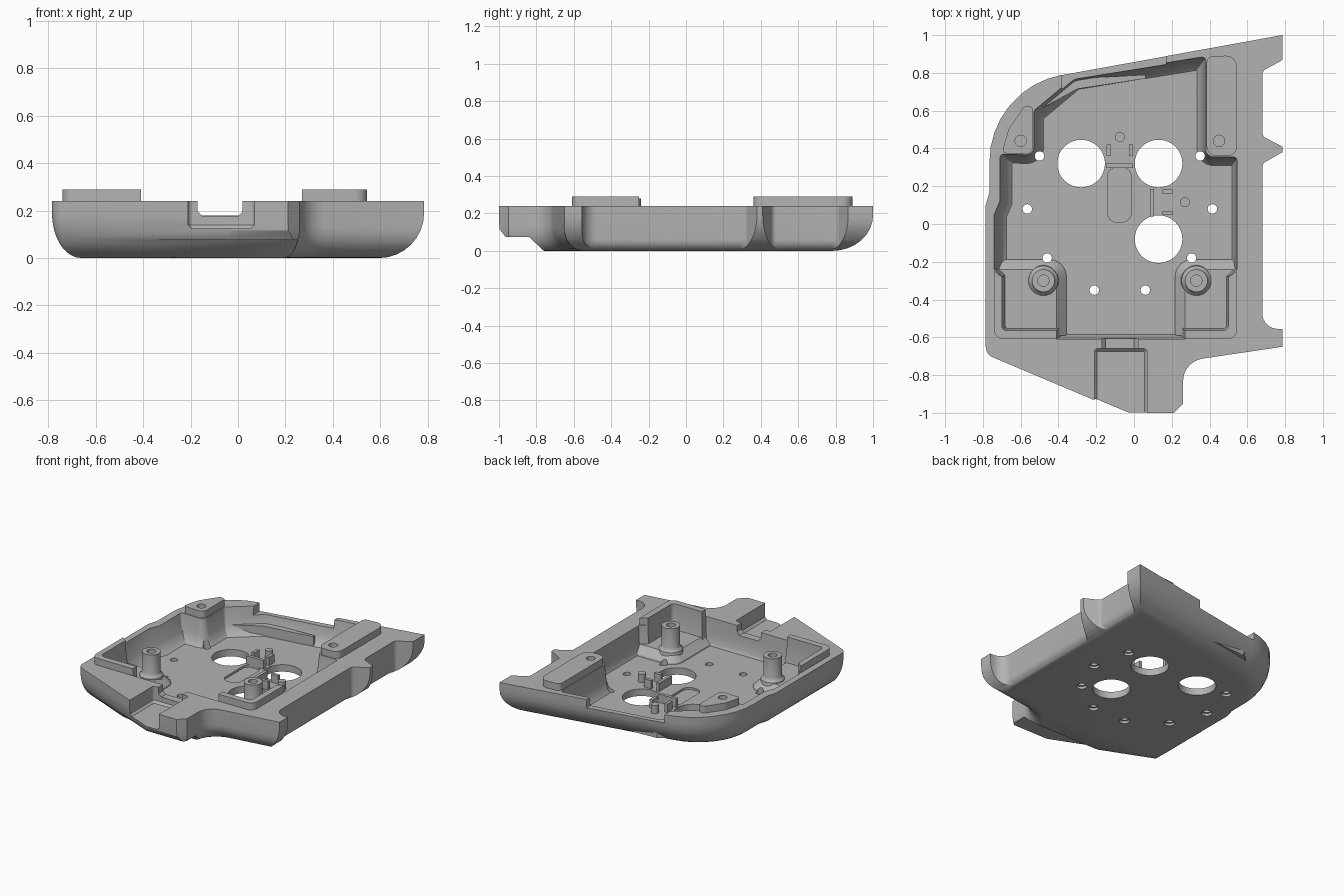
import bpy, bmesh, math
from mathutils import Vector

cube = bpy.data.objects.get("Cube")
if cube:
    bpy.data.objects.remove(cube, do_unlink=True)

grey = bpy.data.materials.new("plain_grey")
grey.use_nodes = True
grey.diffuse_color = (0.45, 0.45, 0.45, 1)
grey.node_tree.nodes["Principled BSDF"].inputs["Base Color"].default_value = (0.45, 0.45, 0.45, 1)


def cross(a, b):
    return a.x * b.y - a.y * b.x


def ring(corners, inset):
    """Offset a counter-clockwise outline inward, then round its corners.
    Each corner is x, y, radius, weight of the inset on the edge that follows."""
    n = len(corners)
    pts = [Vector(c[:2]) for c in corners]
    dirs = [(pts[(i + 1) % n] - pts[i]).normalized() for i in range(n)]
    base = [pts[i] + Vector((-dirs[i].y, dirs[i].x)) * inset * corners[i][3] for i in range(n)]
    moved = []
    for i in range(n):
        d0, d1 = dirs[i - 1], dirs[i]
        turn = cross(d0, d1)
        if abs(turn) < 1e-4:
            moved.append(base[i])
        else:
            moved.append(base[i - 1] + d0 * cross(base[i] - base[i - 1], d1) / turn)
    out = []
    for i, p in enumerate(moved):
        r = corners[i][2]
        if r <= 0:
            out.append(p)
            continue
        a, b = moved[i - 1] - p, moved[(i + 1) % n] - p
        half = a.angle(b) / 2
        shift = inset * (corners[i][3] + corners[i - 1][3]) / 2
        r = max(r - shift * math.copysign(1, cross(dirs[i - 1], dirs[i])), 0.004)
        t = min(r / math.tan(half), 0.9 * a.length, 0.9 * b.length)
        pa, pb, w = p + a.normalized() * t, p + b.normalized() * t, math.sin(half)
        for k in range(9):
            s = k / 8
            f, g, h = (1 - s) ** 2, 2 * s * (1 - s) * w, s * s
            out.append((pa * f + p * g + pb * h) / (f + g + h))
    return out


def loft(name, corners, layers):
    """Stack offset copies of an outline; layers hold (z, inset) from the bottom up."""
    c = [tuple(p) + (0, 1)[len(p) - 2:] for p in corners]
    n = len(c)
    if sum(cross(Vector(c[i - 1][:2]), Vector(c[i][:2])) for i in range(n)) < 0:
        c = [c[n - 1 - j][:3] + (c[n - 2 - j][3],) for j in range(n)]
    bm = bmesh.new()
    rows = [[bm.verts.new((p.x, p.y, z)) for p in ring(c, d)] for z, d in layers]
    m = len(rows[0])
    for low, high in zip(rows, rows[1:]):
        for i in range(m):
            j = (i + 1) % m
            bm.faces.new((low[i], low[j], high[j], high[i]))
    bm.faces.new(rows[0][::-1])
    bm.faces.new(rows[-1])
    bmesh.ops.recalc_face_normals(bm, faces=bm.faces)
    mesh = bpy.data.meshes.new(name)
    bm.to_mesh(mesh)
    bm.free()
    mesh.materials.append(grey)
    obj = bpy.data.objects.new(name, mesh)
    bpy.context.collection.objects.link(obj)
    return obj


def box(x0, x1, y0, y1, r=0):
    return [(x0, y0, r), (x1, y0, r), (x1, y1, r), (x0, y1, r)]


def circle(x, y, r, n=32):
    return [(x + r * math.cos(math.tau * i / n), y + r * math.sin(math.tau * i / n)) for i in range(n)]


def rounding(r, sign=1):
    return [(r - r * math.sin(a), sign * r * (1 - math.cos(a)))
            for a in (math.radians(90 - 11.25 * k) for k in range(9))]


def combine(target, tool, op="DIFFERENCE"):
    tool.hide_render = True
    mod = target.modifiers.new("combine", "BOOLEAN")
    mod.operation, mod.object, mod.solver = op, tool, "EXACT"
    bpy.context.view_layer.update()
    mesh = bpy.data.meshes.new_from_object(target.evaluated_get(bpy.context.evaluated_depsgraph_get()))
    target.modifiers.clear()
    target.data = mesh
    bpy.data.objects.remove(tool, do_unlink=True)


def cut(target, corners, layers):
    combine(target, loft("cutter", corners, layers))


# Tray hull with a rounded underside
tray = loft("tray", [(0.785, -1, 0, 1), (0.785, 1, 0, 0.95), (-0.765, 0.72, 0.465, 0.65),
                     (-0.765, 0.17, 0, 0.65), (-0.785, 0.10, 0, 0.65), (-0.785, -0.69, 0.06, 0.8),
                     (-0.05, -1, 0, 0.2)], rounding(0.19) + [(0.24, 0)])

# Scalloped side and front corner
low, high = [(-0.1, -0.06)], [(0.4, 0)]
cut(tray, [(0.68, -0.555, 0.08, 0), (0.9, -0.555, 0, 0), (0.9, 0.445, 0, 0), (0.68, 0.32, 0.03, 1)],
    low + rounding(0.06, -1) + high)
cut(tray, [(0.68, 0.465, 0.03, 0), (0.9, 0.35, 0, 0), (0.9, 0.93, 0, 0), (0.68, 0.81, 0.03, 1)],
    low + rounding(0.06, -1) + high)
cut(tray, [(0.26, -0.728, 0.12, 0.6), (0.26, -0.95, 0, 0.6), (0.16, -1.05, 0, 0), (0.16, -1.2, 0, 0),
           (1, -1.2, 0, 0), (1, -0.618, 0, 1)], [(-0.1, -0.13)] + rounding(0.13, -1) + high)

# Raised underside of the front tongue
under = loft("cutter", [(-1.1, -0.1), (-0.66, -0.1), (-0.76, 0), (-0.84, 0.075), (-0.965, 0.075),
                        (-1, 0.12), (-1.1, 0.12)], [(-1, 0), (1, 0)])
for v in under.data.vertices:
    v.co = (v.co.z, v.co.x, v.co.y)
combine(tray, under)

# Main cavity
cut(tray, [(0.50, -0.565, 0.03, 0.4), (0.50, -0.28, 0, 0.4), (0.545, -0.24, 0, 0.4), (0.545, 0.355, 0.02, 0.7),
           (0.38, 0.355, 0.04, 0.7), (0.38, 0.887, 0.02, 1), (-0.32, 0.775, 0.08, 1), (-0.53, 0.60, 0.03, 0.8),
           (-0.53, 0.365, 0.04, 0.7), (-0.71, 0.37, 0.02, 1), (-0.71, 0.12, 0, 1), (-0.74, 0.05, 0, 1),
           (-0.74, -0.24, 0, 0.8), (-0.70, -0.28, 0, 0.8), (-0.70, -0.565, 0.03, 0.5), (-0.41, -0.565, 0, 0.5),
           (-0.41, -0.61, 0, 0.4), (0.27, -0.61, 0, 0.5), (0.27, -0.565, 0, 0.5)],
    [(0.05, 0.065), (0.07, 0.042), (0.12, 0.018), (0.24, 0), (0.4, 0)])

# Lowered back rim, front channel and its opening into the cavity
cut(tray, box(-0.38, 0.17, 0.7, 1.1), [(0.18, 0), (0.4, 0)])
cut(tray, box(-0.21, 0.07, -1.2, -0.66, 0.02), [(0.125, 0.015), (0.14, 0), (0.4, 0)])
cut(tray, box(-0.17, 0.02, -0.72, -0.55), [(0.175, 0.02), (0.197, 0), (0.4, 0)])

# Front pedestals, and the corner lips around them
for outer, inner, end in ((-0.74, -0.70, -0.41), (0.545, 0.50, 0.27)):
    combine(tray, loft("pedestal", [(outer, -0.24, 0, 0), (outer, -0.59, 0, 0), (end, -0.59, 0, 1),
                                    (end, -0.24, 0.04, 1)],
                       [(0.04, -0.055), (0.06, -0.05), (0.08, -0.03), (0.1, -0.01), (0.11, 0)]), "UNION")
    combine(tray, loft("lip", [(outer, -0.25), (outer, -0.61, 0.05), (end, -0.61), (end, -0.565),
                               (inner, -0.565, 0.03), (inner, -0.28)], [(0.2, 0), (0.29, 0)]), "UNION")

# Raised rear pads
for pad in ([(-0.70, 0.375, 0.02), (-0.535, 0.37, 0.04), (-0.535, 0.62, 0.02), (-0.58, 0.625, 0.02),
             (-0.665, 0.50, 0.06)],
            [(0.385, 0.36, 0.05), (0.545, 0.36, 0.05), (0.545, 0.895, 0.06), (0.385, 0.885, 0.03)]):
    combine(tray, loft("pad", pad, [(0.2, 0), (0.29, 0)]), "UNION")
for x in (-0.60, 0.45):
    cut(tray, circle(x, 0.44, 0.03), [(0.17, 0), (0.4, 0)])

# Floor openings, screw holes and shallow slot
for x, y in ((-0.28, 0.32), (0.13, 0.32), (0.13, -0.08)):
    cut(tray, circle(x, y, 0.126, 48), [(-0.1, 0), (0.15, 0)])
for x, y in ((-0.50, 0.36), (0.35, 0.36), (-0.565, 0.08), (0.415, 0.08), (-0.46, -0.18),
             (0.305, -0.18), (-0.21, -0.35), (0.06, -0.35)):
    cut(tray, circle(x, y, 0.025, 20), [(-0.1, -0.01), (0.018, -0.01), (0.019, 0), (0.13, 0)])
cut(tray, box(-0.14, -0.015, 0.01, 0.3, 0.05), [(0.035, 0), (0.1, 0)])

# Hollow screw posts
parts = [tray]
for side, x in (("right", -0.48), ("left", 0.33)):
    post = loft(side + "_post", circle(x, -0.30, 0.06),
                [(0.09, -0.022), (0.115, -0.018), (0.125, -0.006), (0.14, 0), (0.28, 0)])
    cut(post, circle(x, -0.30, 0.03), [(0.16, 0), (0.4, 0)])
    parts.append(post)

# Small clips and pins on the floor
clips = [(-0.145, -0.005, 0.297, 0.32), (-0.145, -0.123, 0.36, 0.42), (-0.027, -0.005, 0.36, 0.42),
         (0.085, 0.107, 0.04, 0.185), (0.15, 0.205, 0.16, 0.182), (0.15, 0.205, 0.048, 0.07)]
for i, c in enumerate(clips):
    parts.append(loft("clip_%d" % (i + 1), box(*c), [(0.03, 0), (0.11, 0)]))
for i, (x, y) in enumerate(((-0.075, 0.46), (0.27, 0.115))):
    parts.append(loft("pin_%d" % (i + 1), circle(x, y, 0.026, 20), [(0.04, 0), (0.11, 0)]))

# Tapered rib along the back wall
parts.append(loft("back_rib", [(-0.51, 0.60), (-0.30, 0.715), (0.06, 0.77), (0.06, 0.79), (-0.31, 0.77),
                               (-0.51, 0.61)], [(0.045, 0), (0.12, 0)]))

# Smooth shading with sharp edges kept
bpy.ops.object.select_all(action="DESELECT")
for obj in parts:
    obj.select_set(True)
bpy.context.view_layer.objects.active = tray
bpy.ops.object.shade_smooth_by_angle(angle=math.radians(30))
